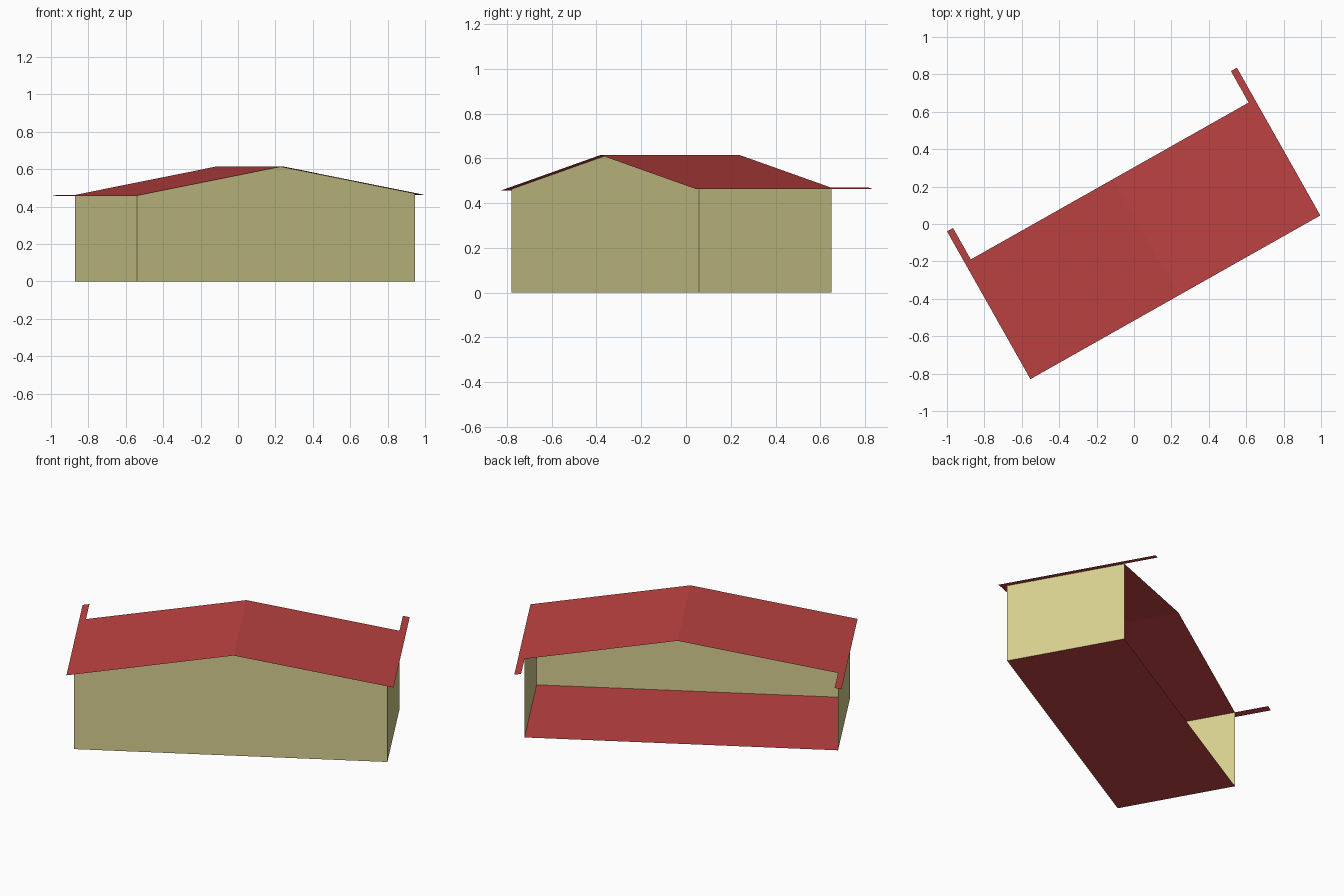
import bpy, bmesh, math

cube = bpy.data.objects.get("Cube")
if cube:
    bpy.data.objects.remove(cube)


def material(name, rgb):
    mat = bpy.data.materials.new(name)
    mat.use_nodes = True
    mat.diffuse_color = (*rgb, 1)
    mat.node_tree.nodes["Principled BSDF"].inputs["Base Color"].default_value = (*rgb, 1)
    return mat


RED = material("barn red", (0.515, 0.054, 0.054))
CREAM = material("wall cream", (0.679, 0.624, 0.275))

# Shelter dimensions in its own turned frame
TURN = math.radians(29.45)
WALL_X, FRONT, BACK = 0.853, -0.414, 0.264
EAVE_X, ROOF_FRONT, ARM_END = 0.89, -0.45, 0.457
RIDGE_X, RIDGE_Z, SLOPE = 0.02, 0.615, 0.175


def roof_z(x):
    return RIDGE_Z - SLOPE * abs(x - RIDGE_X)


def sheet(name, points, mat):
    """One flat panel, turned with the rest of the shelter."""
    bm = bmesh.new()
    bm.faces.new([bm.verts.new(p) for p in points])
    mesh = bpy.data.meshes.new(name)
    bm.to_mesh(mesh)
    bm.free()
    mesh.materials.append(mat)
    obj = bpy.data.objects.new(name, mesh)
    obj.rotation_euler.z = TURN
    bpy.context.collection.objects.link(obj)
    return obj


# Floor
sheet("floor", [(-WALL_X, FRONT, 0), (WALL_X, FRONT, 0),
                (WALL_X, BACK, 0), (-WALL_X, BACK, 0)], RED)

# Gabled front wall; the back stays open
sheet("front_wall", [(-WALL_X, FRONT, 0), (WALL_X, FRONT, 0),
                     (WALL_X, FRONT, roof_z(WALL_X)),
                     (RIDGE_X, FRONT, RIDGE_Z),
                     (-WALL_X, FRONT, roof_z(-WALL_X))], CREAM)

# Side walls and roof slopes, each slope with a narrow arm reaching past the back
for side, label in ((-1, "right"), (1, "left")):
    wx, ex = side * WALL_X, side * EAVE_X
    wall = [(wx, FRONT, 0), (wx, BACK, 0),
            (wx, BACK, roof_z(wx)), (wx, FRONT, roof_z(wx))]
    outline = [(RIDGE_X, ROOF_FRONT), (ex, ROOF_FRONT), (ex, ARM_END),
               (wx, ARM_END), (wx, BACK), (RIDGE_X, BACK)]
    slope = [(x, y, roof_z(x)) for x, y in outline]
    # Keep outward winding on both sides
    sheet(label + "_wall", wall[::side], CREAM)
    sheet(label + "_roof_slope", slope[::side], RED)
